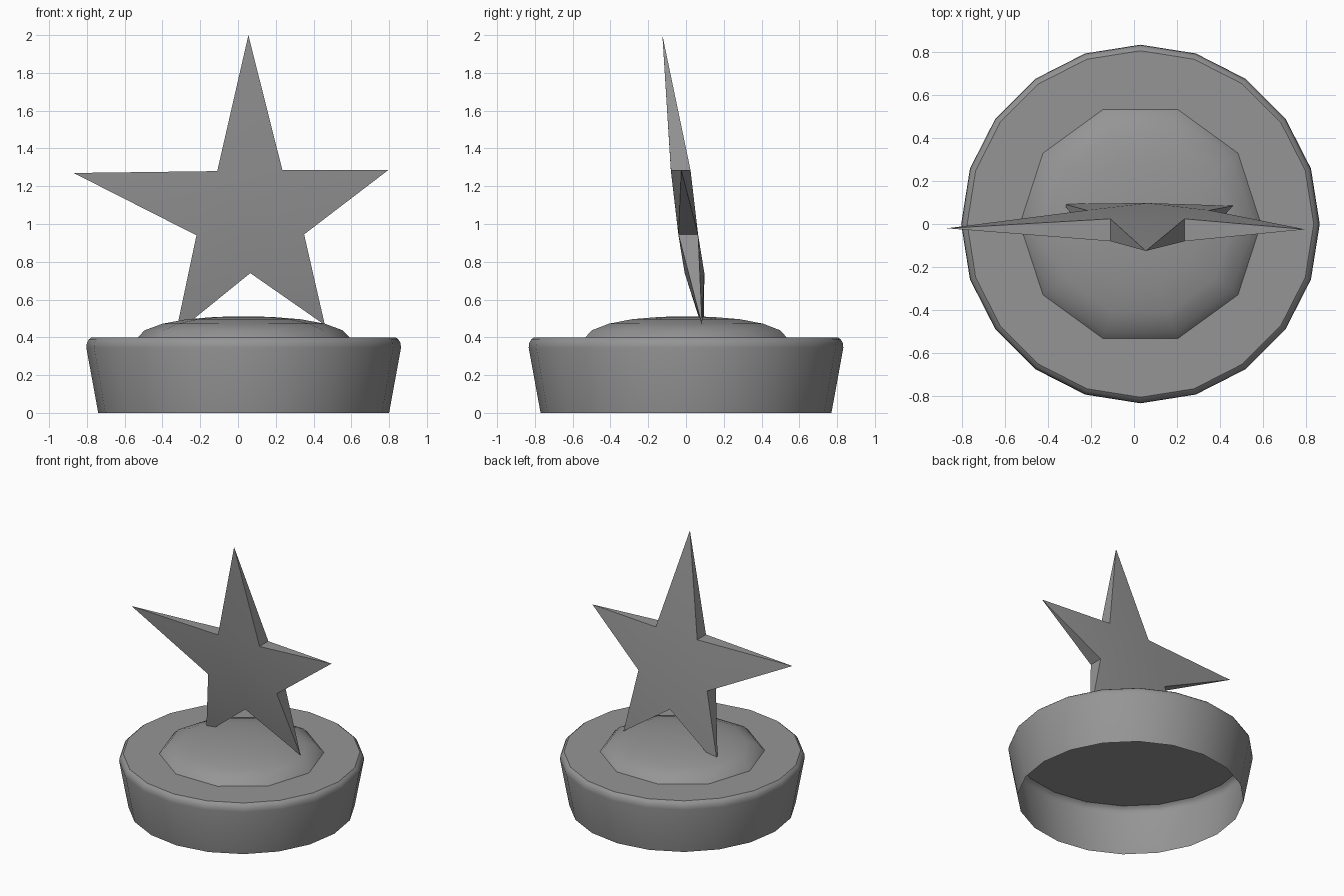
import bpy, bmesh
from math import cos, sin, tau, radians

cube = bpy.data.objects.get("Cube")
if cube:
    bpy.data.objects.remove(cube, do_unlink=True)

grey = bpy.data.materials.new("plain_grey")
grey.use_nodes = True
colour = (0.3, 0.3, 0.3, 1)
grey.diffuse_color = colour
grey.node_tree.nodes["Principled BSDF"].inputs["Base Color"].default_value = colour


def finish(name, bm, angle=None):
    """Turn a bmesh into a named object, smooth below the given angle."""
    bmesh.ops.recalc_face_normals(bm, faces=bm.faces)
    mesh = bpy.data.meshes.new(name)
    bm.to_mesh(mesh)
    bm.free()
    mesh.materials.append(grey)
    obj = bpy.data.objects.new(name, mesh)
    bpy.context.collection.objects.link(obj)
    if angle:
        bpy.ops.object.select_all(action="DESELECT")
        obj.select_set(True)
        bpy.context.view_layer.objects.active = obj
        bpy.ops.object.shade_smooth_by_angle(angle=radians(angle))
    return obj


def lathe(name, profile, sides, centre_x, angle):
    """Stack rings of (radius, height), closed by a cap on the last one."""
    bm = bmesh.new()
    rings = [[bm.verts.new((centre_x + r * cos(tau * i / sides), r * sin(tau * i / sides), z))
              for i in range(sides)] for r, z in profile]
    for low, high in zip(rings, rings[1:]):
        for i in range(sides):
            j = (i + 1) % sides
            bm.faces.new((low[i], low[j], high[j], high[i]))
    bm.faces.new(rings[-1])
    obj = finish(name, bm, angle)
    # An open shell must face upwards and outwards
    if obj.data.polygons[-1].normal.z < 0:
        obj.data.flip_normals()
    return obj


# Hollow base, open underneath, with a softened top rim
lathe("base", [(0.77, 0), (0.833, 0.345), (0.83, 0.37), (0.82, 0.388), (0.805, 0.4)],
      20, 0.03, 30)

# Shallow dome on the base
lathe("dome", [(0.56, 0.4), (0.525, 0.437), (0.43, 0.472), (0.30, 0.496),
               (0.15, 0.508), (0.03, 0.511)], 10, 0.03, 40)

# Leaning star: tips come to a point, inner corners have thickness
tips = [(0.055, -0.125, 2.0), (0.795, -0.025, 1.285), (0.46, 0.085, 0.465),
        (-0.33, 0.095, 0.42), (-0.87, -0.02, 1.27)]
corners = [(0.235, -0.028, 1.285), (0.35, 0.012, 0.945), (0.065, 0.045, 0.74),
           (-0.22, 0.012, 0.94), (-0.11, -0.028, 1.28)]
half = 0.052
bm = bmesh.new()
points = [bm.verts.new(p) for p in tips]
front = [bm.verts.new((x, y - half, z)) for x, y, z in corners]
back = [bm.verts.new((x, y + half, z)) for x, y, z in corners]
for side in (front, back):
    bm.faces.new(side)
for i, tip in enumerate(points):
    for side in (front, back):
        bm.faces.new((side[i - 1], tip, side[i]))
    for k in (i - 1, i):
        bm.faces.new((front[k], tip, back[k]))
finish("star", bm, 30)
